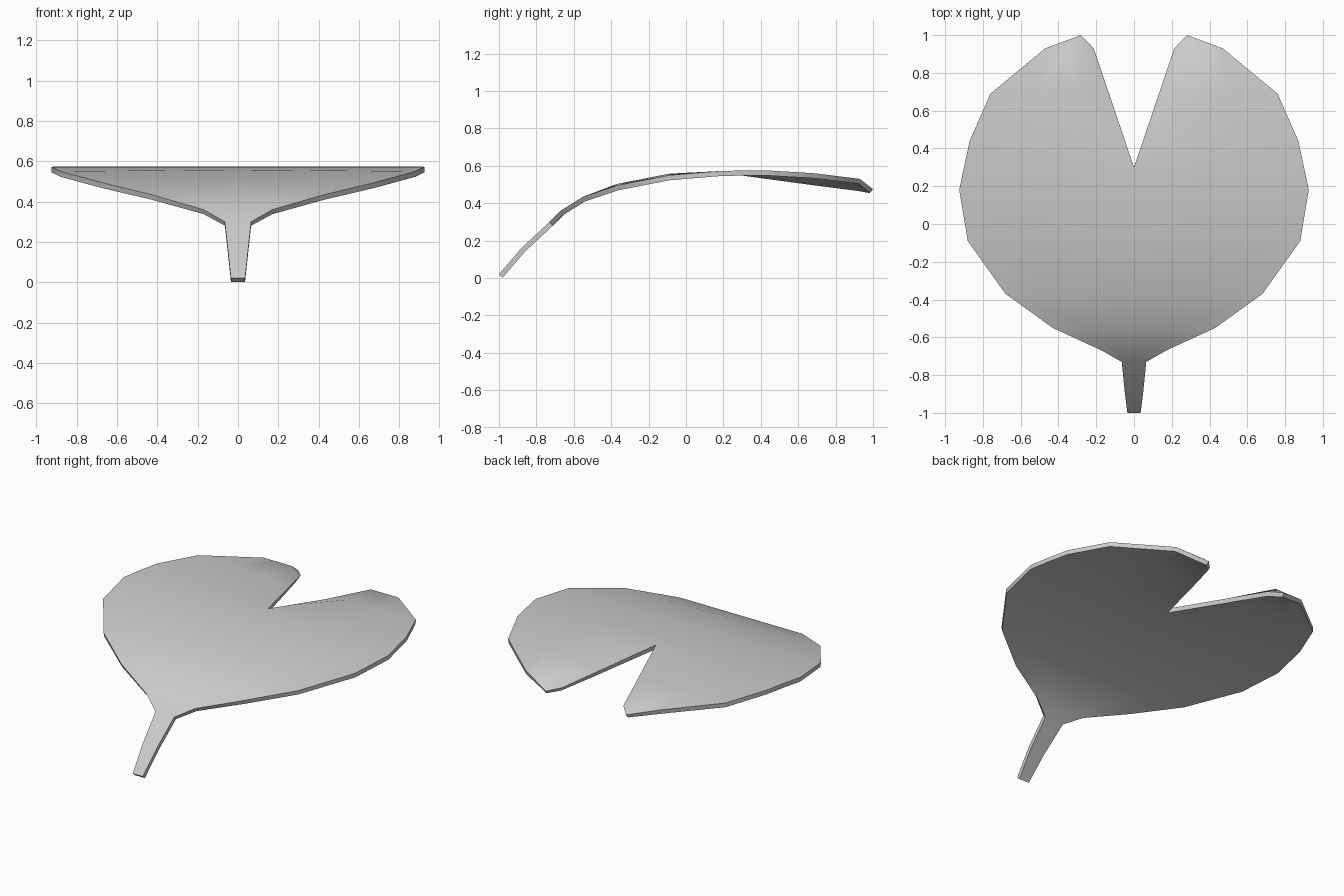
import bpy, bmesh, math

if "Cube" in bpy.data.objects:
    bpy.data.objects.remove(bpy.data.objects["Cube"])

# One matte grey for the whole leaf
grey = bpy.data.materials.new("leaf_grey")
grey.use_nodes = True
color = (0.6, 0.6, 0.6, 1)
grey.diffuse_color = color
grey.node_tree.nodes["Principled BSDF"].inputs["Base Color"].default_value = color

# Cross rows from stem tip to lobes: y, rim half width, height
ROWS = [(-1, .035, .02), (-.88, .05, .16), (-.73, .065, .3), (-.67, .17, .36),
        (-.55, .43, .435), (-.37, .68, .495), (-.09, .88, .55), (.18, .925, .572),
        (.3, .9, .575), (.44, .87, .575), (.69, .76, .56), (.93, .47, .53)]
NOTCH_Y, NOTCH_Z = .3, .575
TIP_X, TIP_Y, TIP_Z = .215, .935, .488
STEPS = (0, .25, .6, 1)


def leaf_row(y, rim, z):
    """Points from the midline (or notch edge) out to the rim."""
    t = max(0, (y - NOTCH_Y) / (TIP_Y - NOTCH_Y))
    inner = TIP_X * t
    points = []
    for s in STEPS:
        height = z
        if t > 0 and s == 0:
            height = NOTCH_Z + (TIP_Z - NOTCH_Z) * t   # straight notch edge
        elif -.5 < y < 0:
            height += .008 * (1 - s)                   # slight swell by the midline
        points.append((inner + (rim - inner) * s, y, height))
    return points


# Half of the leaf sheet
bm = bmesh.new()
rows = [[bm.verts.new(p) for p in leaf_row(*r)] for r in ROWS]
for a, b in zip(rows, rows[1:]):
    for i in range(len(STEPS) - 1):
        bm.faces.new((a[i], a[i + 1], b[i + 1], b[i]))
lobe_tip = bm.verts.new((.28, 1, .475))
last = rows[-1]
for i in range(len(STEPS) - 1):
    bm.faces.new((last[i], last[i + 1], lobe_tip))
mesh = bpy.data.meshes.new("leaf")
bm.to_mesh(mesh)
bm.free()
mesh.materials.append(grey)
leaf = bpy.data.objects.new("leaf", mesh)
bpy.context.collection.objects.link(leaf)

# Mirror the half, then thicken it downwards
mirror = leaf.modifiers.new("mirror", "MIRROR")
mirror.use_clip = True
solid = leaf.modifiers.new("thickness", "SOLIDIFY")
solid.thickness = .027
solid.offset = -1
for ob in bpy.context.selected_objects:
    ob.select_set(False)
leaf.select_set(True)
bpy.context.view_layer.objects.active = leaf
for name in ("mirror", "thickness"):
    bpy.ops.object.modifier_apply(modifier=name)
bpy.ops.object.shade_smooth_by_angle(angle=math.radians(45))
